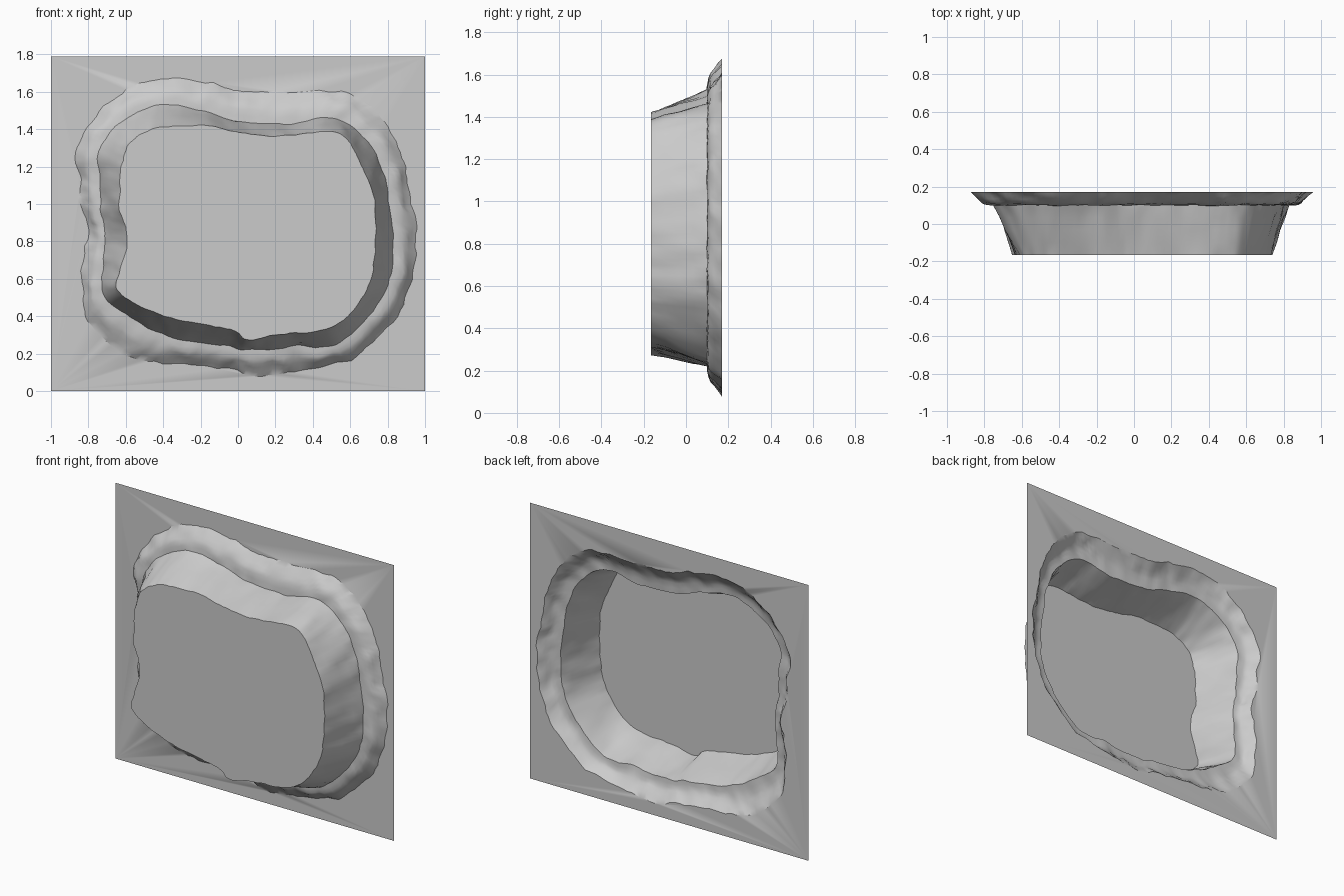
import bpy, bmesh
from mathutils import Vector, noise

if "Cube" in bpy.data.objects:
    bpy.data.objects.remove(bpy.data.objects["Cube"])

BACK, STEP, FRONT = 0.17, 0.10, -0.165
HEIGHT = 1.79

# Matching points (x, z) on three outlines: floor edge, step, flared rim
FLOOR = [(-.42, 1.41), (-.18, 1.42), (.01, 1.38), (.28, 1.365), (.46, 1.39), (.57, 1.36),
         (.66, 1.21), (.73, 1.02), (.73, .75), (.69, .54), (.52, .35), (.28, .31),
         (.06, .28), (-.04, .33), (-.31, .38), (-.47, .43), (-.65, .54), (-.62, .67),
         (-.59, .83), (-.63, .97), (-.63, 1.10), (-.61, 1.27), (-.54, 1.36)]
STEPS = [(-.42, 1.53), (-.2, 1.5), (0, 1.44), (.28, 1.43), (.47, 1.46), (.6, 1.42),
         (.74, 1.27), (.80, 1.05), (.83, .75), (.78, .52), (.55, .26), (.3, .24),
         (.06, .22), (-.05, .24), (-.32, .28), (-.5, .35), (-.71, .5), (-.72, .67),
         (-.71, .83), (-.73, .97), (-.74, 1.12), (-.74, 1.30), (-.62, 1.44)]
RIM = [(-.47, 1.66), (-.2, 1.66), (0, 1.61), (.3, 1.60), (.58, 1.6), (.75, 1.48),
       (.88, 1.25), (.93, 1.0), (.95, .7), (.85, .4), (.6, .17), (.3, .11),
       (.06, .09), (-.08, .13), (-.4, .15), (-.6, .19), (-.81, .4), (-.83, .67),
       (-.80, .85), (-.84, 1.0), (-.84, 1.12), (-.86, 1.30), (-.69, 1.54)]


def smooth_loop(points, per=9):
    """Closed Catmull-Rom curve through the points."""
    p = [Vector(q) for q in points]
    n, out = len(p), []
    for i in range(n):
        a, b, c, d = (p[(i + k) % n] for k in (-1, 0, 1, 2))
        for s in range(per):
            t = s / per
            out.append(0.5 * (2 * b + (c - a) * t + (2 * a - 5 * b + 4 * c - d) * t * t
                              + (3 * b - a - 3 * c + d) * t ** 3))
    return out


floor_line, step_line, rim_line = map(smooth_loop, (FLOOR, STEPS, RIM))
centre = Vector((0.05, 0.88))

# Cross-section: (lower outline, upper outline, blend, depth, roughness)
SECTION = [(floor_line, step_line, t, FRONT + (STEP - FRONT) * t, 0.009)
           for t in (0, .03, .25, .5, .75, .92, 1)]
SECTION += [(step_line, rim_line, t, y, 0.016)
            for t, y in ((.2, .102), (.4, .107), (.55, .116), (.7, .133), (.85, .152), (1, BACK))]


def ring(bm, low, high, t, y, rough):
    verts = []
    for a, b in zip(low, high):
        p = a.lerp(b, t)
        out = (p - centre).normalized()
        # ragged rock-like wobble, stretched along the depth
        w = noise.noise(Vector((p.x * 11, y * 9, p.y * 11)))
        w += 0.6 * noise.noise(Vector((p.x * 26, y * 14, p.y * 26)))
        p = p + out * w * rough
        dy = 0.006 * noise.noise(Vector((p.x * 14, 5, p.y * 14))) if FRONT + .01 < y < BACK else 0
        verts.append(bm.verts.new((p.x, y + dy, p.y)))
    return verts


bm = bmesh.new()
rings = [ring(bm, *s) for s in SECTION]
count = len(rings[0])

# Steep wall and flared shoulder
for low, high in zip(rings, rings[1:]):
    for i in range(count):
        j = (i + 1) % count
        bm.faces.new((low[i], low[j], high[j], high[i]))

# Flat floor of the recess
bm.faces.new(rings[0])

# Rectangular plate around the rim
corners = [bm.verts.new((x, BACK, z)) for x, z in ((-1, 0), (1, 0), (1, HEIGHT), (-1, HEIGHT))]
edges = [bm.edges.new((corners[i], corners[(i + 1) % 4])) for i in range(4)]
edges += [bm.edges.get((rings[-1][i], rings[-1][(i + 1) % count])) for i in range(count)]
bmesh.ops.triangle_fill(bm, use_beauty=True, use_dissolve=False, edges=edges)

# Face everything towards the front
bmesh.ops.recalc_face_normals(bm, faces=bm.faces)
bm.normal_update()
if max(bm.faces, key=lambda f: len(f.verts)).normal.y > 0:
    bmesh.ops.reverse_faces(bm, faces=bm.faces)

mesh = bpy.data.meshes.new("rock_panel")
bm.to_mesh(mesh)
bm.free()
panel = bpy.data.objects.new("rock_panel", mesh)
bpy.context.collection.objects.link(panel)

grey = bpy.data.materials.new("plain grey")
grey.diffuse_color = (0.6, 0.6, 0.6, 1)
grey.use_nodes = True
grey.node_tree.nodes["Principled BSDF"].inputs["Base Color"].default_value = grey.diffuse_color
mesh.materials.append(grey)

bpy.context.view_layer.objects.active = panel
panel.select_set(True)
bpy.ops.object.shade_smooth_by_angle(angle=0.6)
